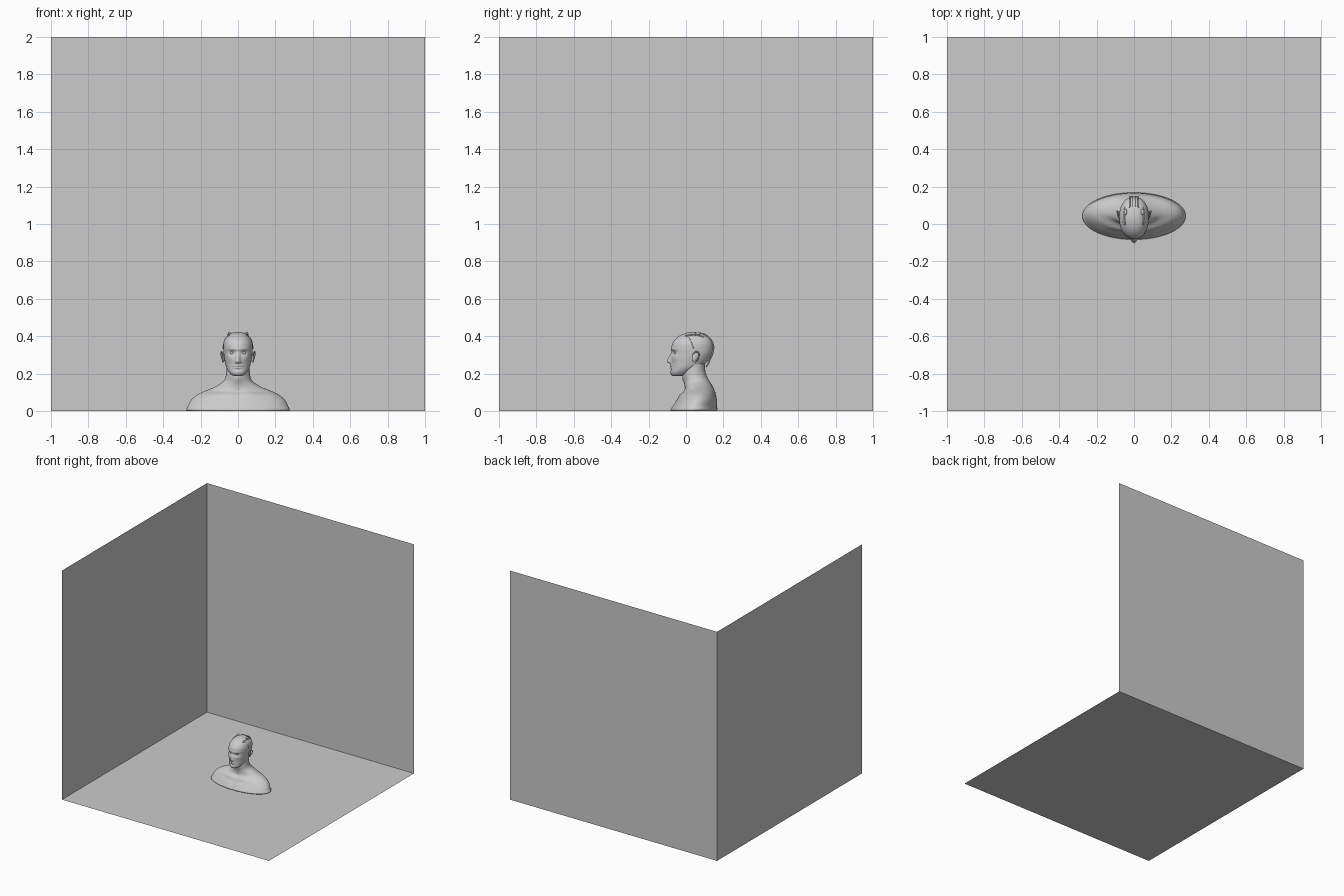
import bpy, bmesh
from math import sin, cos, pi, exp, copysign, radians

if "Cube" in bpy.data.objects:
    bpy.data.objects.remove(bpy.data.objects["Cube"])


def add_object(name, bm):
    bmesh.ops.recalc_face_normals(bm, faces=bm.faces)
    me = bpy.data.meshes.new(name)
    bm.to_mesh(me)
    bm.free()
    ob = bpy.data.objects.new(name, me)
    bpy.context.collection.objects.link(ob)
    return ob


def smooth(ob):
    for p in ob.data.polygons:
        p.use_smooth = True
    return ob


def panel(name, corners):
    bm = bmesh.new()
    bm.faces.new([bm.verts.new(c) for c in corners])
    return add_object(name, bm)


def spline(rows, steps):
    out = []
    for i in range(len(rows) - 1):
        p0, p1 = rows[max(i - 1, 0)], rows[i]
        p2, p3 = rows[i + 1], rows[min(i + 2, len(rows) - 1)]
        for s in range(steps):
            t = s / steps
            out.append([0.5 * (2 * b + (c - a) * t + (2 * a - 5 * b + 4 * c - d) * t * t
                               + (3 * b - a - 3 * c + d) * t ** 3)
                        for a, b, c, d in zip(p0, p1, p2, p3)])
    return out + [list(rows[-1])]


def loft(name, rows, bumps, power=2.0, seg=96, steps=5, cap=False):
    """Rows are (z, half width, front y, back y); bumps push the front along -y."""
    bm = bmesh.new()
    rings = []
    for z, w, yf, yb in spline(rows, steps):
        ring = []
        for k in range(seg):
            a = 2 * pi * k / seg
            c, s = cos(a), sin(a)
            x = w * copysign(abs(c) ** (2 / power), c)
            y = (yf + yb) / 2 + (yb - yf) / 2 * copysign(abs(s) ** (2 / power), s)
            if s < 0:
                for bx, bz, sx, sz, amt in bumps:
                    for m in ({1, -1} if bx else {1}):
                        y -= amt * min(1, -s * 2) * exp(-((x - m * bx) / sx) ** 2 / 2
                                                        - ((z - bz) / sz) ** 2 / 2)
            ring.append(bm.verts.new((x, y, max(z, 0))))
        rings.append(ring)
    for lo, hi in zip(rings, rings[1:]):
        for k in range(seg):
            n = (k + 1) % seg
            bm.faces.new((lo[k], lo[n], hi[n], hi[k]))
    if cap:
        bm.faces.new(rings[0])
        bm.faces.new(rings[-1])
    return smooth(add_object(name, bm))


def ball(name, loc, size, rot=(0, 0, 0)):
    bm = bmesh.new()
    bmesh.ops.create_uvsphere(bm, u_segments=24, v_segments=16, radius=1)
    ob = smooth(add_object(name, bm))
    ob.location, ob.scale, ob.rotation_euler = loc, size, rot
    return ob


def strand(name, pts, radius, cyclic=False):
    cu = bpy.data.curves.new(name, 'CURVE')
    cu.dimensions = '3D'
    cu.bevel_depth = radius
    cu.bevel_resolution = 2
    cu.use_fill_caps = True
    sp = cu.splines.new('NURBS')
    sp.points.add(len(pts) - 1)
    for p, co in zip(sp.points, pts):
        p.co = (*co, 1)
    sp.use_endpoint_u = not cyclic
    sp.use_cyclic_u = cyclic
    sp.order_u = 3
    ob = bpy.data.objects.new(name, cu)
    bpy.context.collection.objects.link(ob)
    return ob


# Open backdrop: floor, back wall and left wall
panel("floor", [(-1, -1, 0), (1, -1, 0), (1, 1, 0), (-1, 1, 0)])
panel("back_wall", [(-1, 1, 0), (1, 1, 0), (1, 1, 2), (-1, 1, 2)])
panel("left_wall", [(-1, -1, 0), (-1, 1, 0), (-1, 1, 2), (-1, -1, 2)])

# Shoulders and neck, with collarbones and the hollow of the throat
loft("shoulders_and_neck", [
    (.001, .15, -.01, .10), (.001, .268, -.08, .163), (.03, .266, -.07, .165),
    (.06, .25, -.05, .165), (.085, .222, -.032, .16), (.105, .182, -.015, .155),
    (.122, .14, -.008, .147), (.14, .105, -.008, .138), (.16, .078, -.012, .126),
    (.185, .066, -.018, .112), (.215, .063, -.018, .103), (.26, .06, -.01, .1)],
    [(.07, .088, .05, .008, .006), (0, .1, .014, .012, -.008),
     (.12, .108, .04, .012, -.008), (0, .03, .012, .04, -.005),
     (0, .17, .012, .012, .004)])

# Head, with face relief
loft("head", [
    (.188, .02, -.07, -.02), (.194, .036, -.077, 0), (.21, .05, -.081, .03),
    (.23, .061, -.08, .07), (.25, .067, -.081, .1), (.28, .073, -.08, .125),
    (.31, .077, -.077, .14), (.335, .079, -.078, .145), (.36, .078, -.073, .144),
    (.385, .07, -.056, .133), (.405, .054, -.03, .11), (.417, .034, 0, .085),
    (.422, .012, .025, .055)],
    [(0, .265, .008, .008, .018), (0, .28, .008, .009, .010),
     (0, .295, .008, .012, .007), (.011, .262, .005, .005, .007),
     (.031, .312, .013, .009, -.010), (.028, .331, .018, .005, .004),
     (.046, .285, .012, .012, .003), (.04, .25, .012, .015, -.003),
     (0, .242, .017, .004, .006), (0, .2365, .02, .0018, -.004),
     (0, .231, .015, .004, .005), (0, .222, .016, .005, -.003),
     (0, .205, .014, .009, .004)],
    power=2.2, seg=144, steps=6, cap=True)

for side, m in (("left", -1), ("right", 1)):
    # Eyes and ears
    ball(side + "_eye", (m * .031, -.0525, .311), (.012, .012, .010))
    ball(side + "_ear", (m * .078, .052, .288), (.007, .019, .029),
         (radians(-12), 0, m * radians(18)))
    strand(side + "_ear_rim", [(m * .078, .036, .297), (m * .085, .044, .316),
                               (m * .09, .064, .318), (m * .09, .073, .298),
                               (m * .084, .06, .276), (m * .079, .044, .262)], .0035)
    # Loose hair strands over the crown
    strand(side + "_crown_hair", [(m * .048, -.005, .402), (m * .053, .035, .412),
                                  (m * .052, .08, .402), (m * .042, .115, .38),
                                  (m * .02, .143, .36), (m * .012, .147, .33)], .004)
    strand(side + "_temple_hair", [(m * .05, .0, .404), (m * .066, .02, .39),
                                   (m * .077, .03, .365), (m * .08, .04, .335)], .0025)
    ball(side + "_hair_tuft", (m * .046, .065, .416), (.009, .016, .008))

# Hair strands down the back of the head
for i, x in enumerate((-.024, -.008, .008, .024)):
    strand(f"back_hair_{i}", [(x, .09, .415), (x, .122, .398), (x, .144, .365),
                              (x, .149, .335), (x, .137, .29), (x, .108, .235)], .004)
